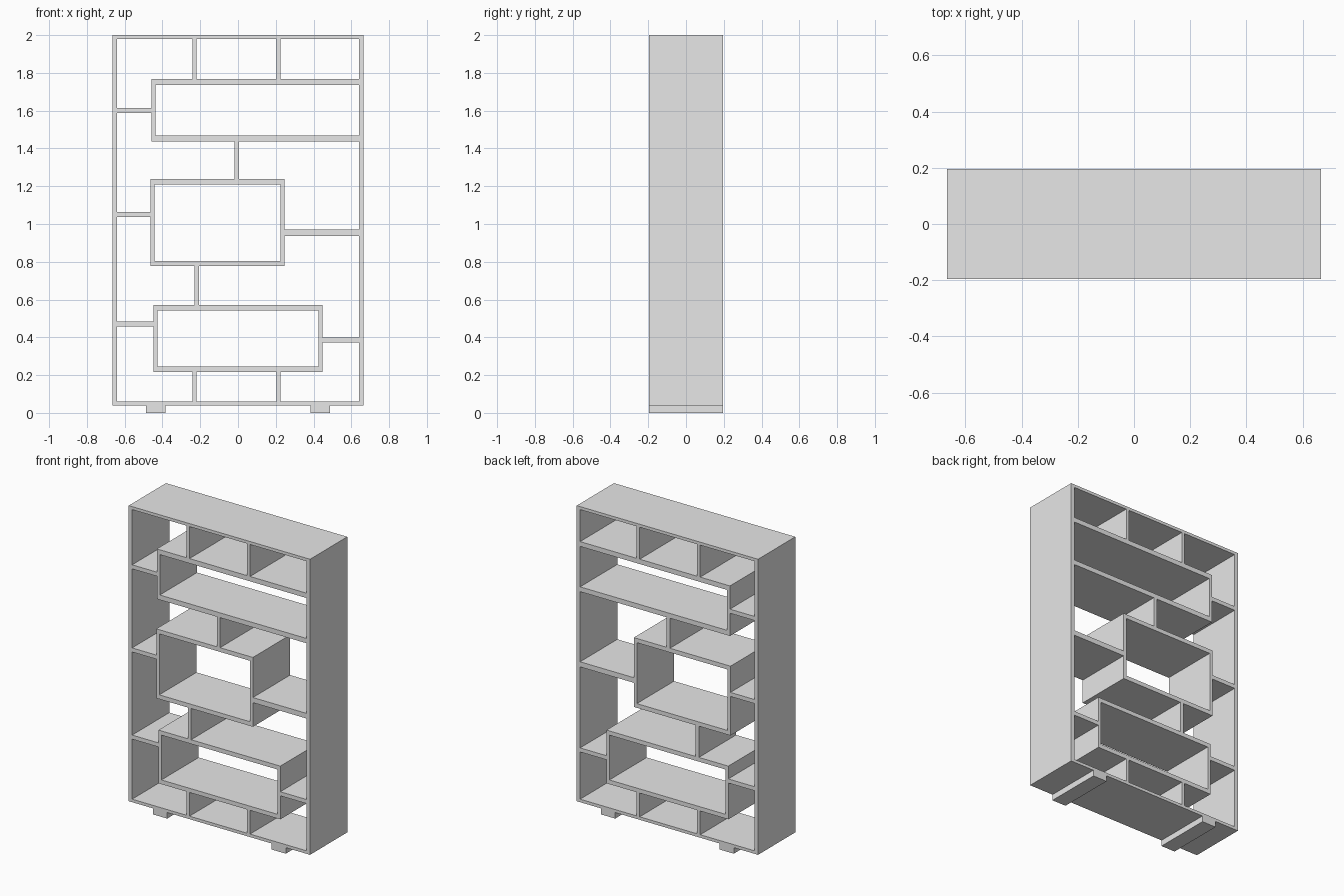
import bpy
import bmesh

cube = bpy.data.objects.get("Cube")
if cube:
    bpy.data.objects.remove(cube, do_unlink=True)

grey = bpy.data.materials.new("plain_grey")
grey.use_nodes = True
grey.diffuse_color = (0.8, 0.8, 0.8, 1)
grey.node_tree.nodes["Principled BSDF"].inputs["Base Color"].default_value = (0.8, 0.8, 0.8, 1)

HALF_DEPTH = 0.195
HALF_WIDTH = 0.665
INNER = 0.64       # inner face of the side panels
BASE = 0.04        # underside of the bottom panel
FLOOR = 0.06       # upper face of the bottom panel
CEILING = 1.98     # underside of the top panel


def board(name, x0, x1, z0, z1):
    """Flat board spanning the full depth of the bookcase."""
    bm = bmesh.new()
    bmesh.ops.create_cube(bm, size=1)
    for v in bm.verts:
        v.co.x = x1 if v.co.x > 0 else x0
        v.co.y = HALF_DEPTH if v.co.y > 0 else -HALF_DEPTH
        v.co.z = z1 if v.co.z > 0 else z0
    mesh = bpy.data.meshes.new(name)
    bm.to_mesh(mesh)
    bm.free()
    mesh.materials.append(grey)
    obj = bpy.data.objects.new(name, mesh)
    bpy.context.collection.objects.link(obj)
    return obj


def open_box(name, x0, x1, z0, z1, shelf=0.028, side=0.022, left_side=True):
    """Compartment open at front and back; one side may be the outer case."""
    board(name + "_top", x0, x1, z1 - shelf, z1)
    board(name + "_bottom", x0, x1, z0, z0 + shelf)
    board(name + "_right_side", x0, x0 + side, z0 + shelf, z1 - shelf)
    if left_side:
        board(name + "_left_side", x1 - side, x1, z0 + shelf, z1 - shelf)


# Outer case
board("right_panel", -HALF_WIDTH, -INNER, BASE, 2)
board("left_panel", INNER, HALF_WIDTH, BASE, 2)
board("top_panel", -INNER, INNER, CEILING, 2)
board("bottom_panel", -INNER, INNER, BASE, FLOOR)

# Foot runners
board("right_foot", -0.487, -0.383, 0, BASE)
board("left_foot", 0.383, 0.487, 0, BASE)

# Inner compartments
open_box("upper_box", -0.459, INNER, 1.436, 1.768, shelf=0.032, left_side=False)
open_box("middle_box", -0.463, 0.246, 0.777, 1.237)
open_box("lower_box", -0.447, 0.447, 0.217, 0.57)

# Upright dividers
for side, x in (("right", -0.241), ("left", 0.203)):
    board("top_divider_" + side, x, x + 0.022, 1.768, CEILING)
    board("bottom_divider_" + side, x, x + 0.022, FLOOR, 0.217)
board("upper_divider", -0.019, 0.005, 1.237, 1.436)
board("lower_divider", -0.231, -0.207, 0.57, 0.777)

# Short side shelves
board("upper_right_shelf", -INNER, -0.459, 1.587, 1.614)
board("middle_right_shelf", -INNER, -0.463, 1.036, 1.063)
board("lower_right_shelf", -INNER, -0.447, 0.458, 0.485)
board("middle_left_shelf", 0.246, INNER, 0.937, 0.971)
board("lower_left_shelf", 0.447, INNER, 0.373, 0.4)
